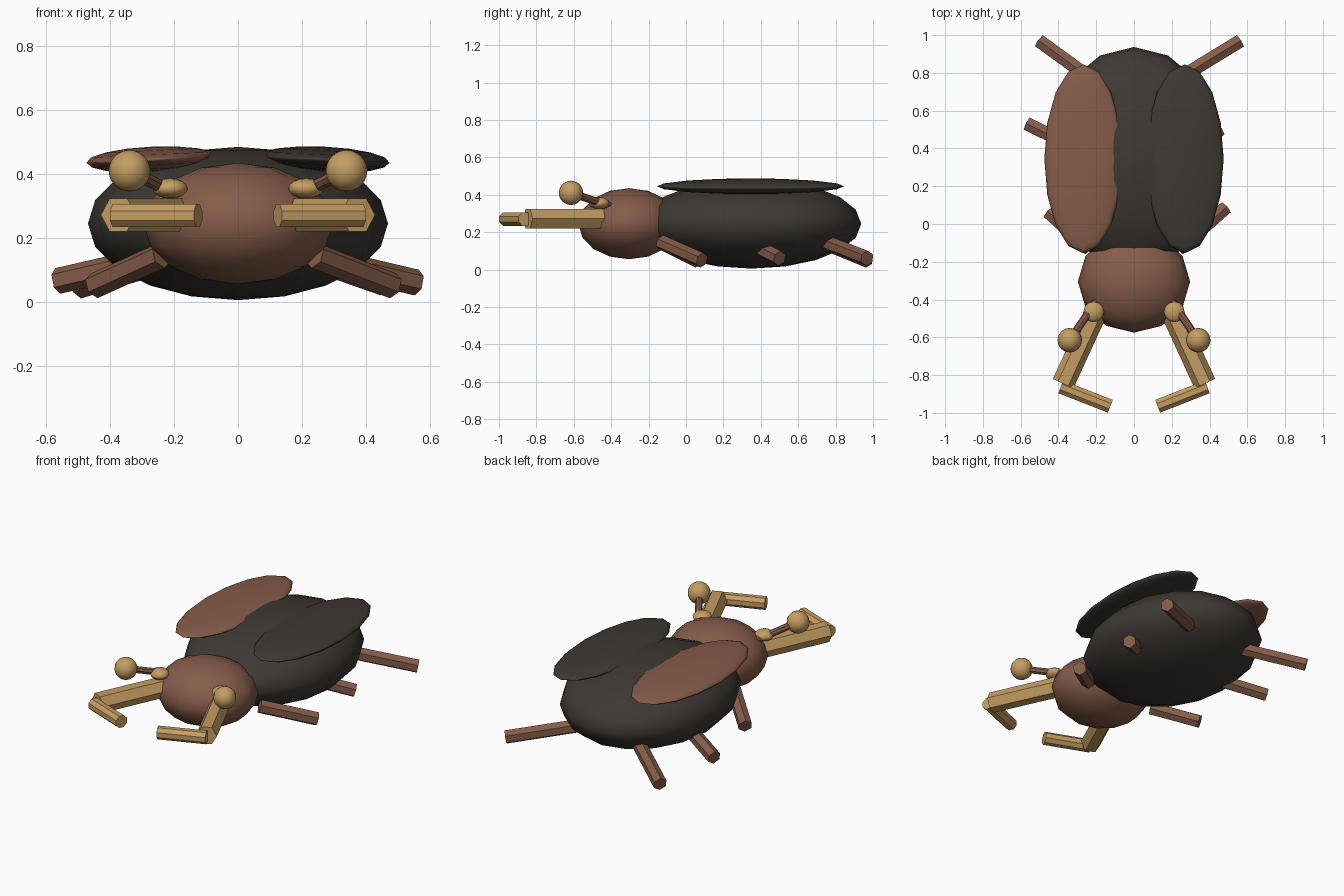
import bpy
import math
from mathutils import Vector

if "Cube" in bpy.data.objects:
    bpy.data.objects.remove(bpy.data.objects["Cube"])


def material(name, rgb):
    m = bpy.data.materials.new(name)
    m.diffuse_color = (*rgb, 1.0)
    m.use_nodes = True
    m.node_tree.nodes["Principled BSDF"].inputs["Base Color"].default_value = m.diffuse_color
    return m


DARK = material("dark_shell", (0.047, 0.040, 0.033))
BROWN = material("warm_brown", (0.235, 0.107, 0.067))
GOLD = material("golden_tan", (0.56, 0.34, 0.125))


def ellipsoid(name, center, radii, mat, segments=16, rings=10, tilt=0.0):
    bpy.ops.mesh.primitive_uv_sphere_add(segments=segments, ring_count=rings,
                                         location=center, rotation=(0, tilt, 0))
    ob = bpy.context.object
    ob.name = name
    ob.scale = radii
    ob.data.materials.append(mat)
    bpy.ops.object.shade_smooth()
    return ob


def rod(name, start, end, radius, mat, sides=6, roll=0.0):
    """Prism running between two points."""
    a, b = Vector(start), Vector(end)
    axis = b - a
    bpy.ops.mesh.primitive_cylinder_add(vertices=sides, radius=radius,
                                        depth=axis.length, location=(a + b) / 2)
    ob = bpy.context.object
    ob.name = name
    # keep local Y upward so the prism's flats are predictable
    quat = axis.to_track_quat('Z', 'Y')
    ob.rotation_mode = 'QUATERNION'
    ob.rotation_quaternion = quat @ Vector((0, 0, 1)).rotation_difference(Vector((0, 0, 1)))
    for v in ob.data.vertices:
        x, y = v.co.x, v.co.y
        v.co.x = x * math.cos(roll) - y * math.sin(roll)
        v.co.y = x * math.sin(roll) + y * math.cos(roll)
    ob.data.materials.append(mat)
    bpy.ops.object.shade_smooth_by_angle(angle=math.radians(35))
    return ob


# Body and head
ellipsoid("body", (0, 0.35, 0.245), (0.47, 0.587, 0.24), DARK, 16, 10)
ellipsoid("head", (0, -0.305, 0.245), (0.297, 0.27, 0.19), BROWN, 12, 8)

# Paired parts
for side, s in (("left", -1), ("right", 1)):
    # Wing case: thin ellipsoid tilted down toward the outside
    ellipsoid(f"{side}_wing_case", (s * 0.268, 0.345, 0.445), (0.207, 0.5, 0.041),
              BROWN if s < 0 else DARK, 16, 8, tilt=s * 0.045)

    # Front arm with inward forearm
    rod(f"{side}_upper_arm", (s * 0.18, -0.42, 0.272), (s * 0.375, -0.845, 0.272),
        0.06, GOLD, 6, math.radians(30))
    rod(f"{side}_forearm", (s * 0.388, -0.862, 0.27), (s * 0.125, -0.965, 0.27),
        0.039, GOLD, 8, math.radians(22.5))

    # Antenna: base, stalk and knob
    ellipsoid(f"{side}_antenna_base", (s * 0.213, -0.465, 0.355),
              (0.055, 0.055, 0.032), GOLD, 12, 8)
    rod(f"{side}_antenna_stalk", (s * 0.2, -0.41, 0.34), (s * 0.34, -0.615, 0.41),
        0.021, BROWN, 8)
    ellipsoid(f"{side}_antenna_knob", (s * 0.34, -0.615, 0.41),
              (0.065, 0.065, 0.065), GOLD, 16, 12)

# Walking legs, posed differently on each side
legs = {
    "right_front_leg": ((0.24, -0.13, 0.145), (0.485, 0.085, 0.05)),
    "right_middle_leg": ((0.24, 0.35, 0.135), (0.455, 0.5, 0.06)),
    "right_rear_leg": ((0.22, 0.76, 0.14), (0.56, 0.968, 0.06)),
    "left_front_leg": ((-0.24, -0.13, 0.145), (-0.45, 0.06, 0.05)),
    "left_middle_leg": ((-0.24, 0.37, 0.14), (-0.565, 0.53, 0.065)),
    "left_rear_leg": ((-0.2, 0.75, 0.14), (-0.5, 0.968, 0.05)),
}
for name, (start, end) in legs.items():
    rod(name, start, end, 0.041, BROWN, 6)
